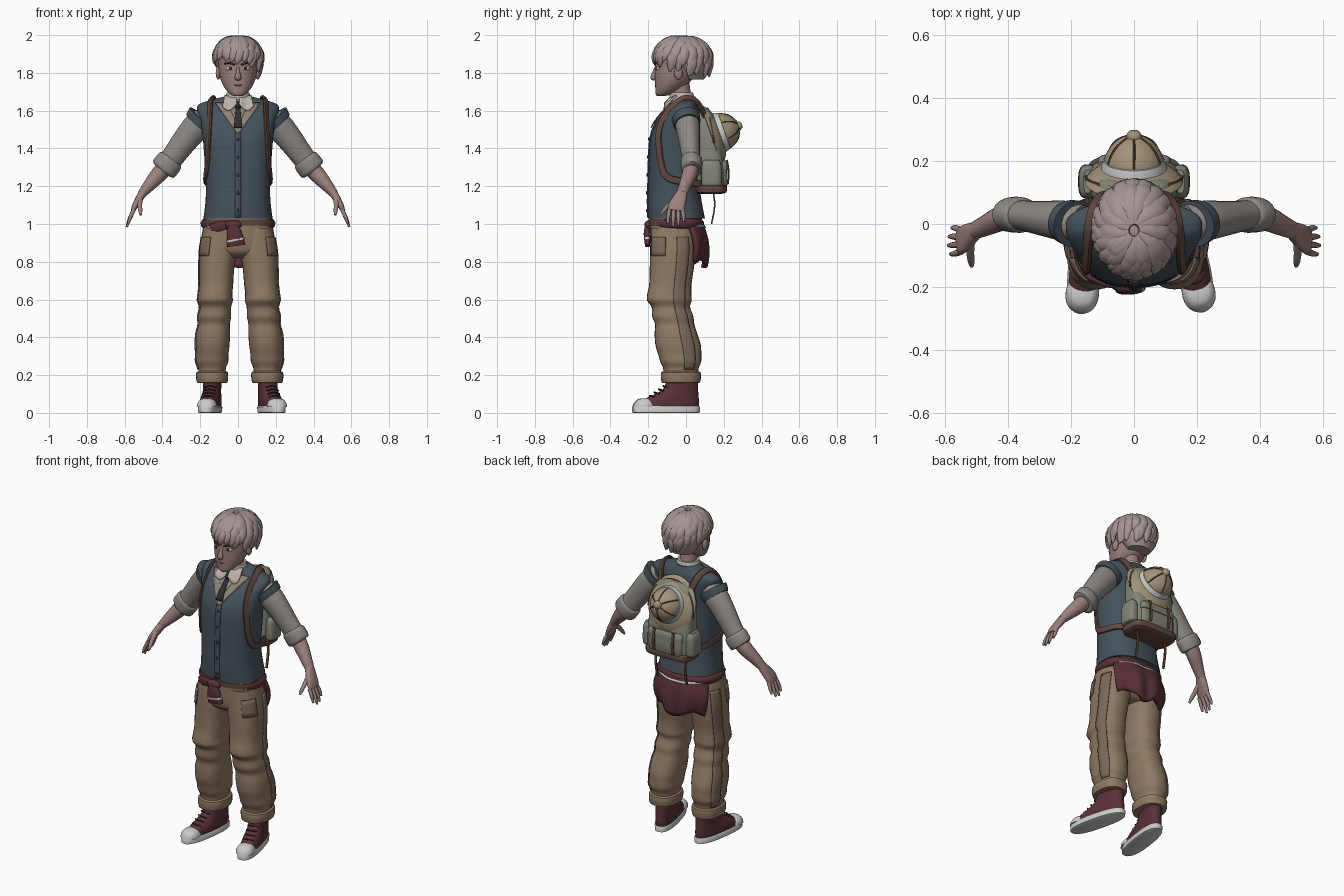
import bpy, bmesh, math, random
from mathutils import Vector as V, Matrix
random.seed(4)
COL = dict(skin=(.33, .22, .2), hair=(.37, .3, .29), vest=(.06, .085, .105), shirt=(.27, .25, .23), collar=(.5, .46, .41),
           tan=(.27, .23, .17), pants=(.27, .19, .125), seam=(.19, .14, .1), red=(.1, .03, .038), white=(.6, .6, .6),
           leather=(.12, .065, .05), bag=(.23, .23, .19), hat=(.36, .29, .19), dark=(.03, .028, .03), lip=(.27, .13, .12))
MATS = {key: bpy.data.materials.new(key) for key in COL}
for key, c in COL.items():
    MATS[key].diffuse_color = (*c, 1)
X, Y = V((1, 0, 0)), V((0, 1, 0))
SIDES = ((1, "left"), (-1, "right"))

def finish(name, bm, col):
    bmesh.ops.recalc_face_normals(bm, faces=bm.faces)
    ob = bpy.data.objects.new(name, bpy.data.meshes.new(name))
    bm.to_mesh(ob.data)
    bm.free()
    ob.data.materials.append(MATS[col])
    bpy.context.collection.objects.link(ob)
    return ob

def smooth(pts, k):
    out = []
    for i in range(len(pts) - 1):
        p = [pts[max(0, min(len(pts) - 1, i + j))] for j in (-1, 0, 1, 2)]
        for t in (j / k for j in range(k)):
            out.append(tuple(b + .5 * t * (c - a + t * (2*a - 5*b + 4*c - d + t * (3 * (b - c) + d - a))) for a, b, c, d in zip(*p)))
    return out + [tuple(pts[-1])]

def power(w, p):
    return math.copysign(abs(w) ** (2 / p), w)

def tube(name, pts, col, n=16, k=4, p=2, frame=None, ref=Y, M=Matrix()):
    """Loft of superellipses (x, y, z, a, b); fixed frame (u, v) or frame following the path."""
    S = smooth(pts, k)
    P = [V(s[:3]) for s in S]
    bm, rings = bmesh.new(), []
    for i, s in enumerate(S):
        if frame:
            u, v = frame
        else:
            t = (P[min(i + 1, len(P) - 1)] - P[max(i - 1, 0)]).normalized()
            u = t.cross(ref(P[i]) if callable(ref) else ref).normalized()
            v = u.cross(t)
        rings.append([bm.verts.new(P[i] + u * s[3] * power(math.cos(a), p) + v * s[4] * power(math.sin(a), p))
                      for a in (2 * math.pi * j / n for j in range(n))])
    for r, q in zip(rings, rings[1:]):
        for j in range(n):
            bm.faces.new((r[j], r[j - 1], q[j - 1], q[j]))
    bm.faces.new(rings[0])
    bm.faces.new(rings[-1])
    bm.transform(M)
    return finish(name, bm, col)

def flat(name, pts, col, n=32, k=4, **kw):
    return tube(name, pts, col, n, k, frame=(X, Y), **kw)

def sheet(name, f, col, nu=10, nv=8, thick=.006):
    bm = bmesh.new()
    g = [[bm.verts.new(f(i / nu, j / nv)) for j in range(nv + 1)] for i in range(nu + 1)]
    for i in range(nu):
        for j in range(nv):
            bm.faces.new((g[i][j], g[i + 1][j], g[i + 1][j + 1], g[i][j + 1]))
    m = finish(name, bm, col).modifiers.new("thickness", 'SOLIDIFY')
    m.thickness, m.offset = thick, 0

def ball(name, loc, r, col, seg=16):
    bm = bmesh.new()
    bmesh.ops.create_uvsphere(bm, u_segments=seg, v_segments=seg // 2, radius=1, matrix=Matrix.Translation(loc) @ Matrix.Diagonal((*r, 1)))
    return finish(name, bm, col)

def at(secs, z):
    S = smooth(secs, 4)
    for a, b in zip(S, S[1:]):
        if min(a[2], b[2]) <= z <= max(a[2], b[2]) and a[2] != b[2]:
            return [p + (q - p) * (z - a[2]) / (b[2] - a[2]) for p, q in zip(a, b)]
    return S[-1]

def mir(s, pts):
    return [(s * q[0], *q[1:]) for q in pts]

def stack(rows):
    return [(0, y, z, a, b) for z, a, b, y in rows]

# vest
torso = stack(((1.03, .183, .15, -.05), (1.12, .172, .143, -.06), (1.22, .17, .135, -.065), (1.35, .178, .135, -.062), (1.46, .187, .13, -.058),
               (1.54, .198, .115, -.04), (1.6, .216, .09, -.016), (1.635, .205, .065, 0), (1.66, .13, .055, 0), (1.675, .07, .05, 0)))
flat("vest", torso, "vest", 48, p=2.4)
def front(x, z, off=.0):
    s = at(torso, z)
    return V((x, s[1] - s[4] * (1 - min(1, abs(x / s[3])) ** 2.4) ** (1 / 2.4) - off, z))
sheet("vest_lapel", lambda u, v: front((2*u - 1) * (.004 + .115 * v), 1.48 + .16 * v, .004), "tan")
sheet("shirt_front", lambda u, v: front((2*u - 1) * (.004 + .06 * v), 1.53 + .12 * v, .008), "shirt")
sheet("vest_placket", lambda u, v: front((2*u - 1) * .016, 1.035 + .45 * v, .002), "vest", 2, 16)
for i in range(5):
    ball("vest_button", front(0, 1.45 - .095 * i, .006), (.009, .005, .009), "dark", 10)
sheet("tie", lambda u, v: front((2*u - 1) * (.022 - .01 * v), 1.51 + .11 * v, .014), "dark", 4, 6)
ball("tie_knot", (0, -.095, 1.628), (.02, .018, .02), "dark")
flat("shirt_hem", [(0, -.055, 1.0, .177, .138), (0, -.055, 1.06, .175, .14)], "shirt", p=2.4)
# neck, collar
tube("neck", [(0, 0, 1.6, .055, .055), (0, -.02, 1.67, .048, .05), (0, -.04, 1.76, .05, .055)], "skin", 20)
flat("collar", [(0, -.012, 1.63, .088, .07), (0, -.02, 1.665, .07, .067), (0, -.025, 1.695, .06, .062)], "collar")
for s, side in SIDES:
    sheet("collar_point_" + side, lambda u, v: V((s * (.008 + .062 * u + .012 * v * u), -.085 - .03 * v + .035 * u * (1 - v),
          1.668 + .012 * u - v * (.03 + .045 * math.sin(u * 2.6)))), "collar", 6, 4, .008)
# head
flat("head", stack(((1.678, .022, .022, -.132), (1.69, .045, .046, -.115), (1.73, .077, .08, -.083), (1.78, .096, .104, -.06), (1.84, .104, .12, -.045),
                    (1.9, .105, .125, -.04), (1.95, .085, .1, -.03), (1.975, .04, .05, -.02))), "skin")
tube("nose", [(0, -.155, 1.835, .008, .008), (0, -.168, 1.80, .011, .012), (0, -.174, 1.775, .018, .014), (0, -.163, 1.765, .012, .007)], "skin", 12)
for i, z in enumerate((1.735, 1.725)):
    ball("lip", (0, -.157 + .003 * i, z), (.024, .009, .006), "lip")
for s, side in SIDES:
    ball("eye_" + side, (s * .041, -.146, 1.823), (.02, .011, .011), "white")
    ball("iris_" + side, (s * .04, -.156, 1.823), (.008, .004, .009), "dark")
    tube("brow_" + side, mir(s, [(.016, -.166, 1.842, .004, .004), (.045, -.159, 1.853, .006, .005), (.073, -.132, 1.847, .003, .003)]), "dark", 8)
    ball("ear_" + side, (s * .104, -.04, 1.8), (.014, .023, .036), "skin")
# hair: cap and swept locks
flat("hair_cap", stack(((1.765, .07, .05, .045), (1.82, .11, .083, .035), (1.87, .122, .105, .017), (1.91, .122, .142, -.018),
                        (1.955, .096, .115, -.018), (1.982, .04, .05, -.01))), "hair")
HC = V((0, -.02, 1.87))
def lock(a, th0, th1, w, lift, swirl):
    pts = []
    for t, f in ((0, .4), (.3, .9), (.65, 1), (.88, .65), (1, .12)):
        th, b = th0 + (th1 - th0) * t, a + swirl * t
        r = math.sin(min(th, 1.85)) * (1 + lift)
        pts.append((.125 * r * math.cos(b), HC.y + .15 * r * math.sin(b), HC.z + .117 * math.cos(th) * (1 + lift), w * f, .014 * f + .002))
    tube("hair_lock", pts, "hair", 8, 3, ref=lambda q: (q - HC).normalized())
for layer, (n, lift, cut) in enumerate(((26, 0, 0), (20, .025, .45), (13, .03, .95))):
    for i in range(n):
        a = 2 * math.pi * (i + random.uniform(-.25, .25)) / n
        f = -math.sin(a + .3)
        lock(a, .12, 2.02 - .43 * f - cut * (1 - .2 * f) + random.uniform(-.12, .12), .027 + .004 * layer, lift, -.35 + random.uniform(-.1, .1))
# arms and hands
for s, side in SIDES:
    tube("sleeve_" + side, mir(s, [(.165, 0, 1.56, .06, .06), (.21, .008, 1.525, .074, .065), (.27, .016, 1.455, .069, .058),
         (.33, .024, 1.375, .062, .05), (.375, .03, 1.315, .06, .047)]), "shirt", 20)
    tube("sleeve_cuff_" + side, mir(s, [(.352, .028, 1.346, .058, .047), (.358, .028, 1.338, .07, .056), (.376, .03, 1.313, .073, .057),
         (.396, .028, 1.288, .07, .054), (.4, .028, 1.283, .05, .042)]), "shirt", 20, 2)
    tube("forearm_" + side, mir(s, [(.37, .03, 1.32, .046, .042), (.42, .018, 1.262, .043, .04), (.47, -.005, 1.205, .033, .033), (.508, -.022, 1.16, .023, .028)]), "skin")
    tube("palm_" + side, mir(s, [(.503, -.02, 1.167, .022, .028), (.525, -.035, 1.13, .02, .038), (.545, -.05, 1.095, .016, .044), (.556, -.055, 1.07, .011, .04)]), "skin", p=2.5)
    for i, ln in enumerate((.07, .085, .08, .06)):
        y = -.088 + .023 * i
        tube("finger_" + side, mir(s, [(.55, y, 1.078, .011, .011), (.55 + ln * .28, y - .006 + .004 * i, 1.078 - ln * .6, .01, .01),
             (.55 + ln * .46, y - .008 + .005 * i, 1.078 - ln * 1.1, .006, .006)]), "skin", 8)
    tube("thumb_" + side, mir(s, [(.52, -.05, 1.135, .018, .016), (.52, -.09, 1.1, .013, .013), (.517, -.118, 1.07, .011, .011), (.515, -.134, 1.048, .006, .006)]), "skin", 10, ref=X)
    tube("armhole_trim_" + side, mir(s, [(.185, 0, 1.56, .09, .075), (.2, .004, 1.542, .086, .073), (.213, .007, 1.527, .08, .069)]), "vest", 20)
# trousers
flat("trouser_hips", stack(((1.04, .175, .125, -.07), (.97, .187, .122, -.07), (.9, .197, .12, -.07), (.85, .18, .11, -.068), (.82, .1, .08, -.06))), "pants", p=2.4)
for s, side in SIDES:
    leg = [(s * x + .011 * (1 - z), y, z, a, b) for z, x, a, y, b in ((.98, .097, .085, -.072, .113), (.87, .105, .099, -.07, .12), (.77, .115, .093, -.075, .117),
           (.68, .119, .09, -.083, .112), (.63, .124, .09, -.088, .117), (.595, .125, .093, -.088, .118), (.56, .124, .083, -.08, .102),
           (.51, .13, .088, -.07, .109), (.47, .132, .083, -.06, .104), (.42, .138, .09, -.053, .113), (.36, .142, .09, -.042, .12),
           (.31, .144, .086, -.033, .114), (.27, .146, .086, -.028, .108), (.235, .146, .073, -.027, .094), (.18, .146, .073, -.027, .09))]
    flat("trouser_leg_" + side, leg, "pants", 28, p=2.3)
    ax = leg[-1][0]
    flat("trouser_cuff_" + side, [(ax, -.027, z, a, a + .021) for z, a in ((.158, .06), (.16, .08), (.19, .085), (.215, .083), (.222, .065))], "pants", 28, 2, p=2.3)
    def on_leg(a0, a1, z0, z1):
        def f(u, v):
            q, a, z = at(leg, z0 + (z1 - z0) * v), math.radians(a0 + (a1 - a0) * u), z0 + (z1 - z0) * v
            return V((q[0] + s * (q[3] + .003) * power(math.cos(a), 2.3), q[1] + (q[4] + .003) * power(math.sin(a), 2.3), z))
        return f
    sheet("thigh_patch_" + side, on_leg(-65, -15, .83, .93), "seam", 6, 4)
    sheet("side_panel_" + side, on_leg(8, 42, .23, .93), "seam", 4, 40)
    # shoes
    M = Matrix.Translation((ax - s * .004, 0, 0)) @ Matrix.Rotation(s * math.radians(11 + 3 * s), 4, 'Z')
    flat("shoe_sole_" + side, stack(((0, .05, .172, -.107), (.003, .056, .181, -.107), (.03, .057, .182, -.107), (.036, .052, .178, -.107))), "white", 32, 1, p=2.5, M=M)
    flat("shoe_upper_" + side, [(0, (f + r) / 2, z, a, (r - f) / 2) for z, f, r, a in ((.03, -.275, .068, .052), (.055, -.255, .07, .052), (.08, -.21, .068, .05),
         (.105, -.155, .066, .047), (.13, -.12, .064, .046), (.2, -.095, .062, .048))], "red", 28, p=2.4, M=M)
    flat("toe_cap_" + side, [(0, -.225, z, a, b) for z, a, b in ((.03, .053, .062), (.05, .05, .055), (.07, .036, .036), (.077, .012, .012))], "white", 24, p=2.2, M=M)
    for i in range(5):
        y, z = -.195 + .024 * i, .092 + .017 * i
        tube("shoe_lace_" + side, [(x, y + abs(x) / 2, z - abs(x) / 4, .004, .004) for x in (-.032, 0, .032)], "dark", 6, 3, M=M)
# belt and jacket tied round the waist
flat("belt", [(0, -.068, .992, .188, .128), (0, -.068, 1.025, .186, .13)], "leather", p=2.4)
flat("jacket_waist_roll", [(0, -.05, z, a, a - .053) for z, a in ((.975, .18), (.985, .193), (1.01, .197), (1.03, .18))], "red", p=2.4)
def drape(u, v, off=0):
    return V(((2*u - 1) * (.15 + .03 * math.sin(v * 3)), .075 - .07 * abs(2*u - 1) ** 3 + .035 * math.sin(v * 2.4) + .009 * math.cos(u * 19) * v + off,
              1.02 + (-.23 + .022 * math.sin(u * 9)) * v))
sheet("jacket_back", drape, "red", 24, 10, .022)
sheet("jacket_stripe", lambda u, v: drape(u, .12 + .05 * v, .013), "white", 24, 2)
ball("jacket_knot", (-.025, -.198, .995), (.045, .022, .025), "red")
tube("jacket_sleeve_end", [(-.03, -.2, 1.0, .025, .014), (-.02, -.208, .95, .04, .016), (-.01, -.203, .885, .048, .014)], "red", p=3)
tube("sleeve_stripe", [(-.015, -.205, .922, .047, .017), (-.013, -.204, .912, .048, .017)], "white", p=3)
tube("jacket_sleeve_short", [(-.04, -.195, .995, .018, .012), (-.09, -.188, .99, .025, .012), (-.14, -.165, .975, .026, .012)], "red", p=3)
# backpack
flat("backpack", stack(((1.17, .12, .065, .125), (1.19, .143, .075, .132), (1.28, .145, .077, .132), (1.4, .14, .068, .124), (1.5, .132, .055, .11),
                        (1.57, .11, .045, .1), (1.61, .06, .028, .092))), "bag", p=3.5)
flat("backpack_base", [(0, .132, z, a, a - .066) for z, a in ((1.16, .125), (1.168, .148), (1.2, .152), (1.208, .14))], "leather", k=2, p=4)
flat("front_pocket", stack(((1.2, .1, .02, .19), (1.21, .112, .03, .19), (1.3, .112, .028, .19), (1.32, .1, .02, .19))), "bag", k=2, p=4)
flat("pocket_flap", stack(((1.285, .116, .031, .193), (1.32, .115, .03, .193), (1.335, .1, .02, .193))), "bag", k=2, p=4)
for s, side in SIDES:
    flat("side_pocket_" + side, [(s * .145, .135, z, a, a + .022) for z, a in ((1.2, .02), (1.215, .032), (1.31, .03), (1.34, .015))], "bag", 20, p=3)
    tube("pocket_strap_" + side, [(s * .065, y, z, .01, .004) for y, z in ((.222, 1.21), (.227, 1.27), (.218, 1.34))], "leather", 8, p=4)
    tube("hanging_strap_" + side, [(s * .1, y, z, .008, .004) for y, z in ((.14, 1.19), (.152, 1.1), (.135, 1.0))], "leather", 8, p=4)
    path = [(.1, .1, 1.57), (.125, .06, 1.645), (.14, 0, 1.667), (.147, -.06, 1.635)]
    path += [front(x, z, .004) for x, z in ((.15, 1.56), (.155, 1.48), (.16, 1.4), (.162, 1.33))]
    path += [(.171, -.11, 1.26), (.176, -.06, 1.232), (.16, .03, 1.22), (.12, .08, 1.21)]
    tube("shoulder_strap_" + side, mir(s, [(*q, .019, .008) for q in path]), "leather", 8, p=4, ref=lambda q: (q - V((0, -.05, min(q.z, 1.5)))).normalized())
# sun helmet strapped to the pack
D, B, W = V((0, .943, .333)), V((0, .15, 1.475)), V((0, -.333, .943))
def hat(name, prof, col, k=2):
    tube("helmet_" + name, [(*(B + D * t), r, r * e) for t, r, e in prof], col, 36, k, frame=(X, W))
hat("brim", ((-.015, .15, 1.08), (-.018, .155, 1.08), (-.01, .154, 1.08), (.02, .12, 1.06), (.035, .09, 1)), "hat")
hat("band", ((.018, .105, 1.04), (.03, .104, 1.03), (.055, .098, 1.02), (.058, .085, 1)), "white")
hat("dome", ((.03, .096, 1.02), (.06, .094, 1.02), (.09, .08, 1.02), (.115, .058, 1), (.132, .03, 1), (.137, .01, 1)), "hat", 4)
hat("button", ((.128, .024, 1), (.14, .024, 1), (.152, .016, 1), (.155, .006, 1)), "hat")
for i in range(6):
    r = X * math.cos(i * math.pi / 3 + .52) + W * math.sin(i * math.pi / 3 + .52)
    tube("helmet_seam", [(*(B + D * t + r * q), .004, .004) for t, q in ((.058, .095), (.09, .081), (.115, .059), (.133, .026))], "leather", 6, ref=D)
arc = [(.145 * math.cos(a), .15 - .035 * math.sin(a), 1.43 + .175 * math.sin(a), .014, .006) for a in (math.pi * i / 8 for i in range(9))]
tube("helmet_holding_strap", arc, "leather", 8, p=4, ref=D)

bpy.ops.object.select_all(action='SELECT')
bpy.context.view_layer.objects.active = bpy.context.scene.objects[0]
bpy.ops.object.shade_smooth_by_angle(angle=math.radians(45))
